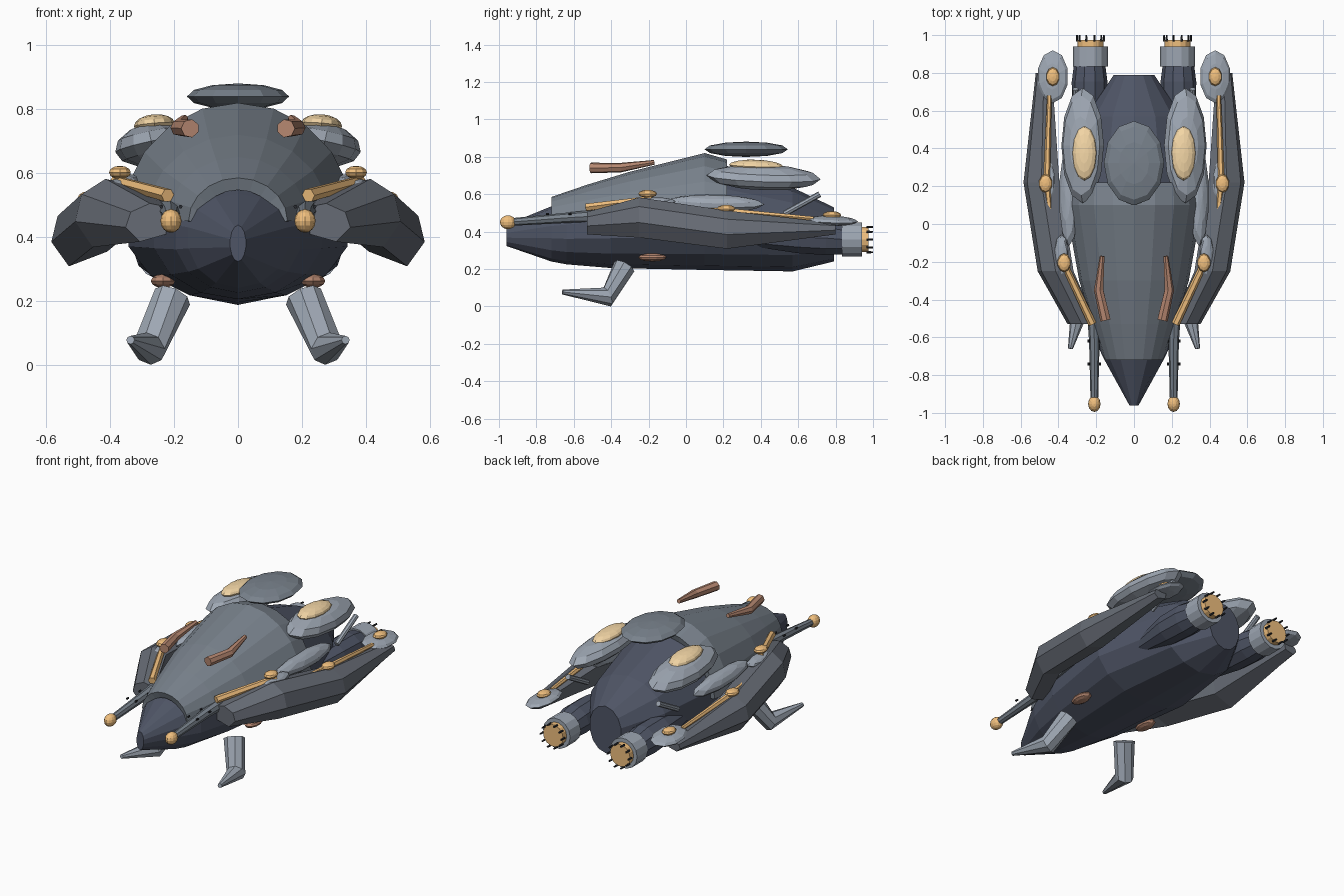
import bpy, bmesh
from math import sin, cos, pi, radians
from mathutils import Vector, Matrix

if "Cube" in bpy.data.objects:
    bpy.data.objects.remove(bpy.data.objects["Cube"])


def material(name, r, g, b):
    m = bpy.data.materials.new(name)
    m.diffuse_color = (*[(c / 255) ** 2.2 for c in (r, g, b)], 1)
    m.use_nodes = True
    m.node_tree.nodes["Principled BSDF"].inputs["Base Color"].default_value = m.diffuse_color
    return m


DARK = material("dark_blue", 80, 86, 102)
SHELL = material("slate", 120, 129, 139)
ARM = material("charcoal", 102, 107, 116)
LIGHT = material("light_grey", 156, 165, 177)
TAN = material("tan", 240, 190, 125)
CREAM = material("cream", 244, 214, 165)
COPPER = material("copper", 180, 134, 112)
BLACK = material("black", 45, 47, 52)


def finish(name, bm, mat, mirror=False):
    bmesh.ops.recalc_face_normals(bm, faces=bm.faces)
    me = bpy.data.meshes.new(name)
    bm.to_mesh(me)
    bm.free()
    ob = bpy.data.objects.new(name, me)
    bpy.context.collection.objects.link(ob)
    me.materials.append(mat)
    if mirror:
        mod = ob.modifiers.new("mirror", 'MIRROR')
        mod.use_mirror_merge = False
    return ob


def skin(bm, rings, closed=True):
    """Join rings of points with quads; closed rings get end caps."""
    rows = [[bm.verts.new(p) for p in ring] for ring in rings]
    n = len(rows[0])
    for a, b in zip(rows, rows[1:]):
        for i in range(n if closed else n - 1):
            j = (i + 1) % n
            bm.faces.new((a[i], a[j], b[j], b[i]))
    if closed:
        bm.faces.new(rows[0])
        bm.faces.new(rows[-1])


def tube(name, path, radii, n, mat, mirror=True):
    """Tapered tube along a bent path."""
    bm = bmesh.new()
    pts = [Vector(p) for p in path]
    rings = []
    for i, p in enumerate(pts):
        d = (pts[min(i + 1, len(pts) - 1)] - pts[max(i - 1, 0)]).normalized()
        u = d.cross(Vector((0, 0, 1))).normalized()
        v = u.cross(d)
        rings.append([p + radii[i] * (cos(2 * pi * k / n) * u + sin(2 * pi * k / n) * v)
                      for k in range(n)])
    skin(bm, rings)
    return finish(name, bm, mat, mirror)


def blob(name, c, r, mat, seg=10, rings=6, tilt=(0, 0), mirror=True):
    """Low-poly ellipsoid, tilt = degrees about x and y."""
    bm = bmesh.new()
    bmesh.ops.create_uvsphere(bm, u_segments=seg, v_segments=rings, radius=1)
    m = (Matrix.Translation(c) @ Matrix.Rotation(radians(tilt[0]), 4, 'X')
         @ Matrix.Rotation(radians(tilt[1]), 4, 'Y') @ Matrix.Diagonal((*r, 1)))
    bmesh.ops.transform(bm, matrix=m, verts=bm.verts)
    return finish(name, bm, mat, mirror)


def section(y, rx, cz, up, down, angles):
    return [(rx * cos(a), y, cz + (up if sin(a) > 0 else down) * sin(a)) for a in angles]


# main hull: y, half width, centre z, height above, depth below
hull = [(-.96, .025, .38, .057, .057), (-.72, .16, .40, .135, .16),
        (-.64, .2, .40, .165, .175), (-.4, .27, .41, .245, .205), (.1, .352, .42, .37, .225),
        (.57, .26, .42, .215, .233), (.79, .11, .39, .14, .15)]
bm = bmesh.new()
skin(bm, [section(*s, [2 * pi * k / 14 + pi / 2 for k in range(14)]) for s in hull])
finish("hull", bm, DARK)

# upper shell plate wrapped over the hull
shell = [(-.72, .155, .45, .135, .1), (-.53, .22, .45, .2, .1), (-.3, .29, .45, .27, .1),
         (.1, .362, .45, .37, .1), (.22, .352, .45, .335, .1)]
bm = bmesh.new()
skin(bm, [section(*s, [pi * k / 10 for k in range(11)]) for s in shell], closed=False)
ob = finish("upper_shell", bm, SHELL)
mod = ob.modifiers.new("thickness", 'SOLIDIFY')
mod.thickness = .04

# roof saucer and shoulder pods
blob("roof_saucer", (0, .322, .84), (.16, .223, .041), SHELL, 12, 6, mirror=False)
blob("shoulder_pod", (.272, .415, .69), (.115, .305, .066), LIGHT, 12, 6, (-2, 12))
blob("shoulder_dome", (.262, .375, .752), (.064, .145, .032), CREAM, 12, 8, (-2, 5))
blob("side_pod", (.345, .15, .55), (.055, .27, .045), LIGHT, 10, 6, (-1, 25))

# side arms: y, centre x, centre z, half width, half height of a six-sided profile
profile = [(-.9, .75), (.05, 1), (.8, .55), (1, -.25), (.45, -1), (-.75, -.55)]
arm = [(-.53, .272, .445, .08, .06), (-.25, .41, .475, .10, .107),
       (.22, .485, .41, .10, .102), (.80, .475, .415, .045, .03)]
bm = bmesh.new()
skin(bm, [[(x + a * w, y, z + b * h) for a, b in profile] for y, x, z, w, h in arm])
finish("side_arm", bm, ARM, True)

# braces and joints on the arms
tube("front_brace", [(.22, -.53, .53), (.385, -.18, .575)], [.022, .018], 6, TAN)
tube("rear_brace", [(.438, -.01, .515), (.462, .215, .51), (.448, .68, .47)],
     [.012, .018, .012], 6, TAN)
for i, (x, y, z) in enumerate([(.37, -.205, .602), (.468, .215, .522), (.43, .78, .488)]):
    blob(f"arm_joint_{i}", (x, y, z), (.036, .05, .021), TAN, 10, 6)
blob("front_joint_plate", (.385, -.17, .56), (.04, .115, .022), LIGHT, 10, 6, (0, 15))
blob("middle_joint_plate", (.46, .22, .492), (.045, .12, .02), LIGHT, 10, 6, (-3, 15))
blob("rear_joint_plate", (.43, .78, .458), (.083, .14, .025), LIGHT, 10, 6, (-2, 8))

# forward guns with ball tips and side bolts
tube("gun_barrel", [(.21, -.95, .45), (.21, -.62, .475), (.215, -.45, .485)],
     [.02, .028, .035], 8, SHELL)
blob("gun_ball", (.21, -.952, .45), (.033, .043, .037), TAN, 12, 8)
for i, y in enumerate((-.74, -.62)):
    for j, dx in enumerate((-.03, .03)):
        x = .21 + dx
        tube(f"gun_bolt_{i}{j}", [(x, y - .008, .495), (x, y + .008, .495)], [.006, .006], 6, BLACK)

# rear engines
tube("engine_nacelle", [(.225, .28, .37), (.235, .6, .37), (.235, .75, .365), (.235, .85, .357)],
     [.04, .09, .095, .082], 10, DARK)
tube("engine_ring", [(.23, .835, .357), (.23, .94, .357)], [.093, .093], 14, LIGHT)
tube("engine_nozzle", [(.23, .92, .357), (.23, .975, .357)], [.069, .069], 14, TAN)
for k in range(10):
    a = 2 * pi * k / 10
    x, z = .23 + .071 * cos(a), .357 + .071 * sin(a)
    tube(f"engine_prong_{k}", [(x, .965, z), (x, 1.0, z)], [.007, .005], 5, BLACK)

# bent roof rails and slanted rear rods
tube("roof_rail", [(.15, -.51, .74), (.186, -.35, .742), (.168, -.17, .77)],
     [.029, .026, .013], 7, COPPER)
tube("rear_rod", [(.31, .525, .495), (.31, .715, .6)], [.016, .016], 8, LIGHT)

# landing legs and belly pads
tube("landing_leg", [(.205, -.33, .213), (.28, -.42, .05), (.337, -.66, .077)],
     [.06, .054, .013], 8, LIGHT)
blob("belly_pad", (.235, -.18, .262), (.04, .075, .022), COPPER, 10, 6)
